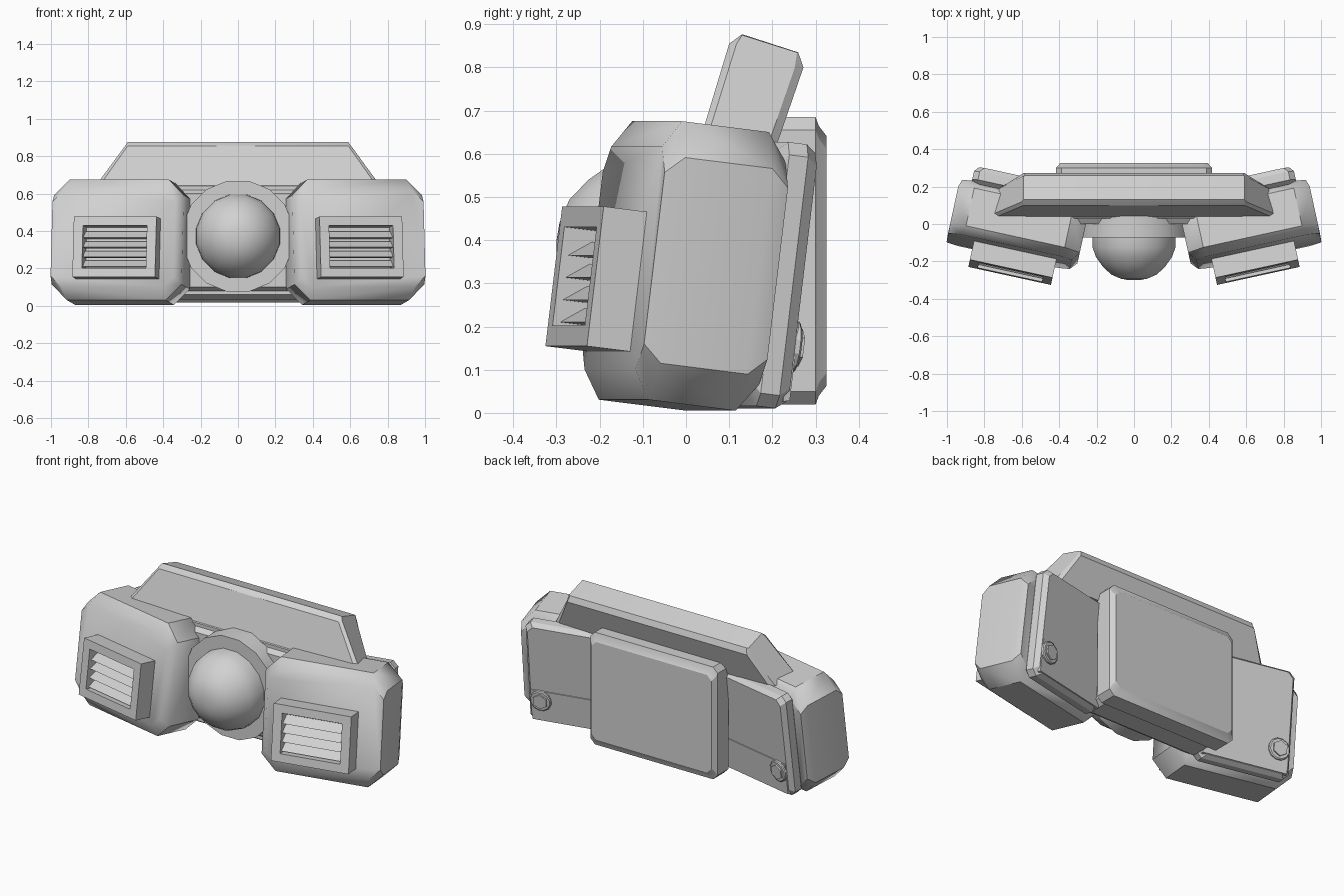
import bpy, math
from mathutils import Matrix, Vector

cube = bpy.data.objects.get("Cube")
if cube:
    bpy.data.objects.remove(cube, do_unlink=True)

grey = bpy.data.materials.new("plain grey")
grey.use_nodes = True
tone = (0.64, 0.64, 0.64, 1)
grey.diffuse_color = tone
grey.node_tree.nodes["Principled BSDF"].inputs["Base Color"].default_value = tone

# Local frame of a side pod: turned outward and leaning back
POD = (Matrix.Translation((0.625, 0, 0.34))
       @ Matrix.Rotation(math.radians(12.3), 4, 'Z')
       @ Matrix.Rotation(math.radians(-7), 4, 'X'))
WORLD = Matrix.Identity(4)


def loft(name, loops, frame=WORLD, mirror=False, smooth=28):
    """Skin a row of equal loops and cap both ends."""
    n = len(loops[0])
    verts = [frame @ Vector(p) for loop in loops for p in loop]
    faces = [tuple(range(n)), tuple(reversed(range(len(verts) - n, len(verts))))]
    for k in range(len(loops) - 1):
        for i in range(n):
            j = (i + 1) % n
            faces.append((k * n + j, k * n + i, (k + 1) * n + i, (k + 1) * n + j))
    mesh = bpy.data.meshes.new(name)
    mesh.from_pydata(verts, [], faces)
    mesh.materials.append(grey)
    obj = bpy.data.objects.new(name, mesh)
    bpy.context.collection.objects.link(obj)
    if mirror:
        obj.modifiers.new("Mirror", 'MIRROR')
    bpy.ops.object.select_all(action='DESELECT')
    obj.select_set(True)
    bpy.context.view_layer.objects.active = obj
    bpy.ops.object.shade_smooth_by_angle(angle=math.radians(smooth))
    return obj


def octagon(y, hw, hh, cut, cx=0, cz=0):
    """Rectangle in x and z with cut corners; a cut of zero gives four corners."""
    if not cut:
        pts = [(hw, -hh), (hw, hh), (-hw, hh), (-hw, -hh)]
    else:
        a, b = hw - cut, hh - cut
        pts = [(a, -hh), (hw, -b), (hw, b), (a, hh), (-a, hh), (-hw, b), (-hw, -b), (-a, -hh)]
    return [(cx + x, y, cz + z) for x, z in pts]


def slab(name, sections, cut, frame=WORLD, mirror=False, cx=0, cz=0):
    """Stack of rectangular sections (depth, half width, half height)."""
    return loft(name, [octagon(y, w, h, cut, cx, cz) for y, w, h in sections], frame, mirror)


def turned(name, rings, sides, frame=WORLD, mirror=False, smooth=28):
    """Round part along y from (depth, radius) rings."""
    loops = []
    for y, r in rings:
        angles = [2 * math.pi * (i + 0.5) / sides for i in range(sides)]
        loops.append([(r * math.cos(a), y, r * math.sin(a)) for a in angles])
    return loft(name, loops, frame, mirror, smooth)


# Side pods: softened front, nearly square outer edge
pod_loops = [octagon(-0.152, 0.337, 0.26, 0.06, 0.011),
             octagon(-0.108, 0.355, 0.325, 0.085, -0.005),
             octagon(0.1, 0.355, 0.325, 0.085, -0.005),
             octagon(0.145, 0.342, 0.26, 0.06, -0.005)]
loft("side_pod", pod_loops, POD, True, smooth=42)

# Recessed vent housings with slats
VENT_X, VENT_Z = -0.02, -0.055
slab("vent_housing", [(-0.14, 0.226, 0.163), (-0.255, 0.226, 0.163),
                      (-0.255, 0.175, 0.115), (-0.16, 0.175, 0.115)],
     0, POD, True, VENT_X, VENT_Z)
for i in range(4):
    z = VENT_Z - 0.105 + i * 0.052
    profile = [(-0.238, z), (-0.185, z), (-0.185, z + 0.038)]
    ends = [[(VENT_X + s * 0.175, y, h) for y, h in profile] for s in (1, -1)]
    loft("vent_slat", ends, POD, True)

# Plates and bolts behind the pods
slab("rear_side_plate", [(0.13, 0.25, 0.285), (0.15, 0.27, 0.308),
                         (0.195, 0.27, 0.308), (0.222, 0.25, 0.29)],
     0.03, POD, True, cx=0.015)
slab("rear_lower_panel", [(0.21, 0.25, 0.095), (0.226, 0.247, 0.092)],
     0, POD, True, cx=0.013, cz=-0.195)
bolt_frame = POD @ Matrix.Translation((0.205, 0, -0.16))
turned("bolt_washer", [(0.21, 0.062), (0.234, 0.062), (0.239, 0.056)], 12, bolt_frame, True)
turned("bolt_head", [(0.23, 0.044), (0.248, 0.044)], 6, bolt_frame, True)

# Central body and back cover
slab("central_body", [(0.0, 0.36, 0.25), (0.03, 0.36, 0.27), (0.03, 0.36, 0.29),
                      (0.07, 0.38, 0.315), (0.25, 0.38, 0.315)], 0.03, cz=0.35)
slab("back_cover", [(0.18, 0.4, 0.315), (0.2, 0.418, 0.333), (0.3, 0.418, 0.333),
                    (0.308, 0.41, 0.312), (0.325, 0.395, 0.29)], 0.03, cz=0.352)

# Nose collar and dome
nose = Matrix.Translation((0, 0, 0.372))
turned("nose_collar", [(0.1, 0.302), (-0.073, 0.302)], 16, nose)
turned("nose_dome", [(-0.06, 0.228), (-0.125, 0.226), (-0.175, 0.208), (-0.225, 0.172),
                     (-0.27, 0.125), (-0.293, 0.07), (-0.3, 0.028)], 16, nose, smooth=40)

# Sloping top bar: (half width, y, z) around the main body and its chamfered ends
body = [(0.742, 0.035, 0.64), (0.59, 0.1, 0.855), (0.58, 0.13, 0.877),
        (0.58, 0.26, 0.835), (0.59, 0.272, 0.8), (0.69, 0.21, 0.62)]
tip = [(0.762, 0.05, 0.64), (0.604, 0.117, 0.855), (0.59, 0.13, 0.875),
       (0.59, 0.257, 0.835), (0.604, 0.252, 0.8), (0.72, 0.19, 0.62)]
loft("top_bar", [[(s * w, y, z) for w, y, z in ring]
                 for s, ring in ((-1, tip), (-1, body), (1, body), (1, tip))])
